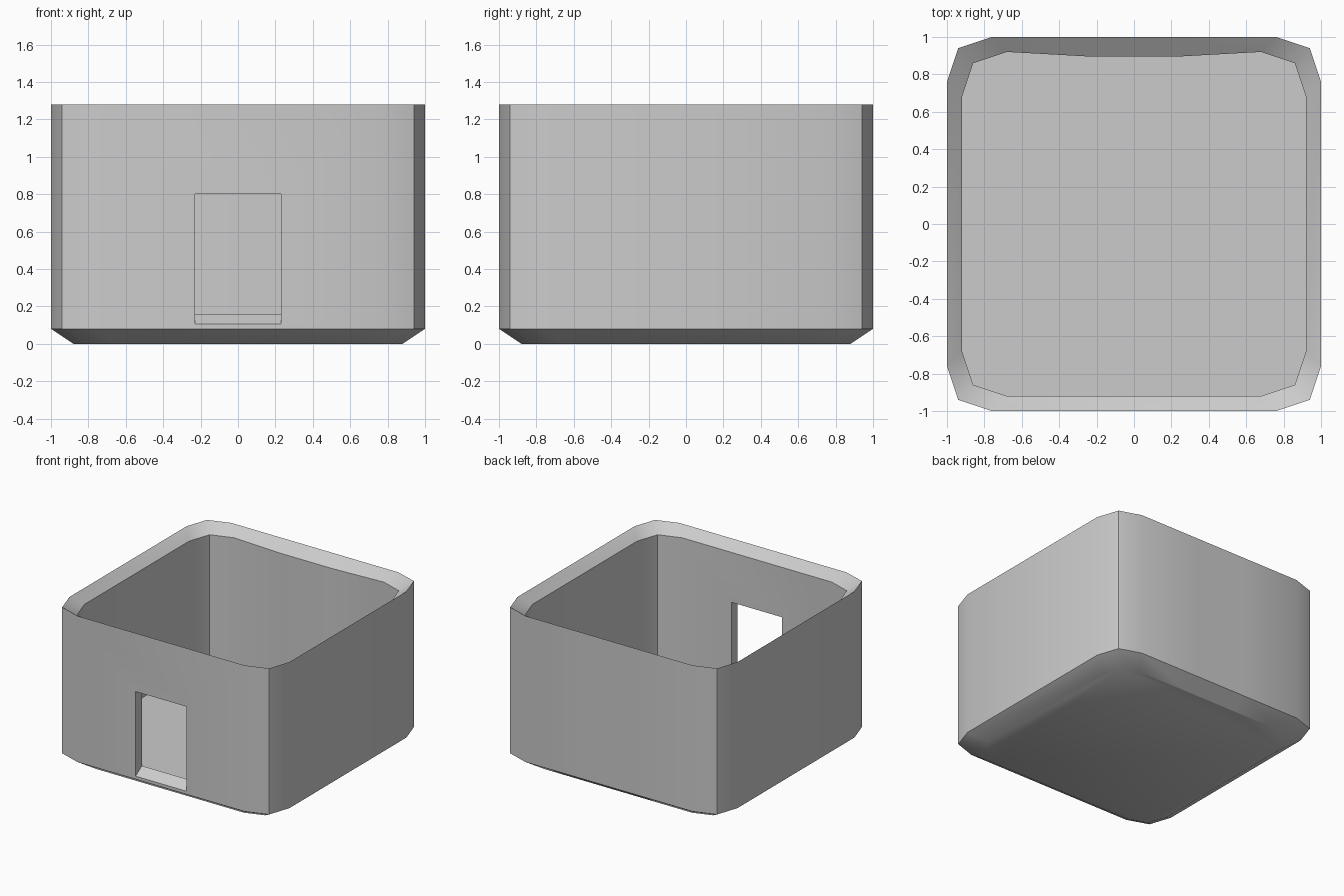
import bpy, bmesh

if "Cube" in bpy.data.objects:
    bpy.data.objects.remove(bpy.data.objects["Cube"])

CORNER = [(0.76, 1.0), (0.94, 0.94), (1.0, 0.76)]
INNER = [(0.68, 0.92), (0.86, 0.86), (0.92, 0.68)]


def ring(bm, corner, z, back_y):
    """Rounded-square loop with two extra points in the middle of the back."""
    right = [(0.23, back_y)] + corner + [(x, -y) for x, y in reversed(corner)]
    left = [(-x, y) for x, y in reversed(right)]
    return [bm.verts.new((x, y, z)) for x, y in right + left]


def finish(bm, name):
    bmesh.ops.recalc_face_normals(bm, faces=bm.faces[:])
    mesh = bpy.data.meshes.new(name)
    bm.to_mesh(mesh)
    bm.free()
    obj = bpy.data.objects.new(name, mesh)
    bpy.context.collection.objects.link(obj)
    return obj


# open box: chamfered base, outer wall, inward-sloping rim, inner wall, floor
bm = bmesh.new()
base = [(x * 0.88, y * 0.88) for x, y in CORNER]
loops = [
    ring(bm, base, 0.0, 0.88),
    ring(bm, CORNER, 0.08, 1.0),
    ring(bm, CORNER, 1.28, 1.0),
    ring(bm, INNER, 1.21, 0.895),
    ring(bm, INNER, 0.155, 0.895),
]
for a, b in zip(loops, loops[1:]):
    n = len(a)
    for i in range(n):
        j = (i + 1) % n
        bm.faces.new((a[i], a[j], b[j], b[i]))
bm.faces.new(loops[0])
bm.faces.new(loops[-1])
box = finish(bm, "open_box")

# doorway cutter: side profile (y, z) with a sill that ramps up to the floor
bm = bmesh.new()
profile = [(-1.08, 0.05), (-0.84, 0.215), (-0.84, 0.8), (-1.08, 0.8)]
sides = [[bm.verts.new((x, y, z)) for y, z in profile] for x in (-0.23, 0.23)]
bm.faces.new(sides[0])
bm.faces.new(sides[1])
for i in range(4):
    j = (i + 1) % 4
    bm.faces.new((sides[0][i], sides[0][j], sides[1][j], sides[1][i]))
cutter = finish(bm, "doorway_cutter")
cutter.hide_render = True

cut = box.modifiers.new("doorway", 'BOOLEAN')
cut.operation = 'DIFFERENCE'
cut.solver = 'EXACT'
cut.object = cutter
bpy.context.view_layer.objects.active = box
box.select_set(True)
bpy.ops.object.modifier_apply(modifier=cut.name)
bpy.data.objects.remove(cutter)

# soft wall corners, crisp edges
bpy.ops.object.shade_smooth_by_angle(angle=0.52)
